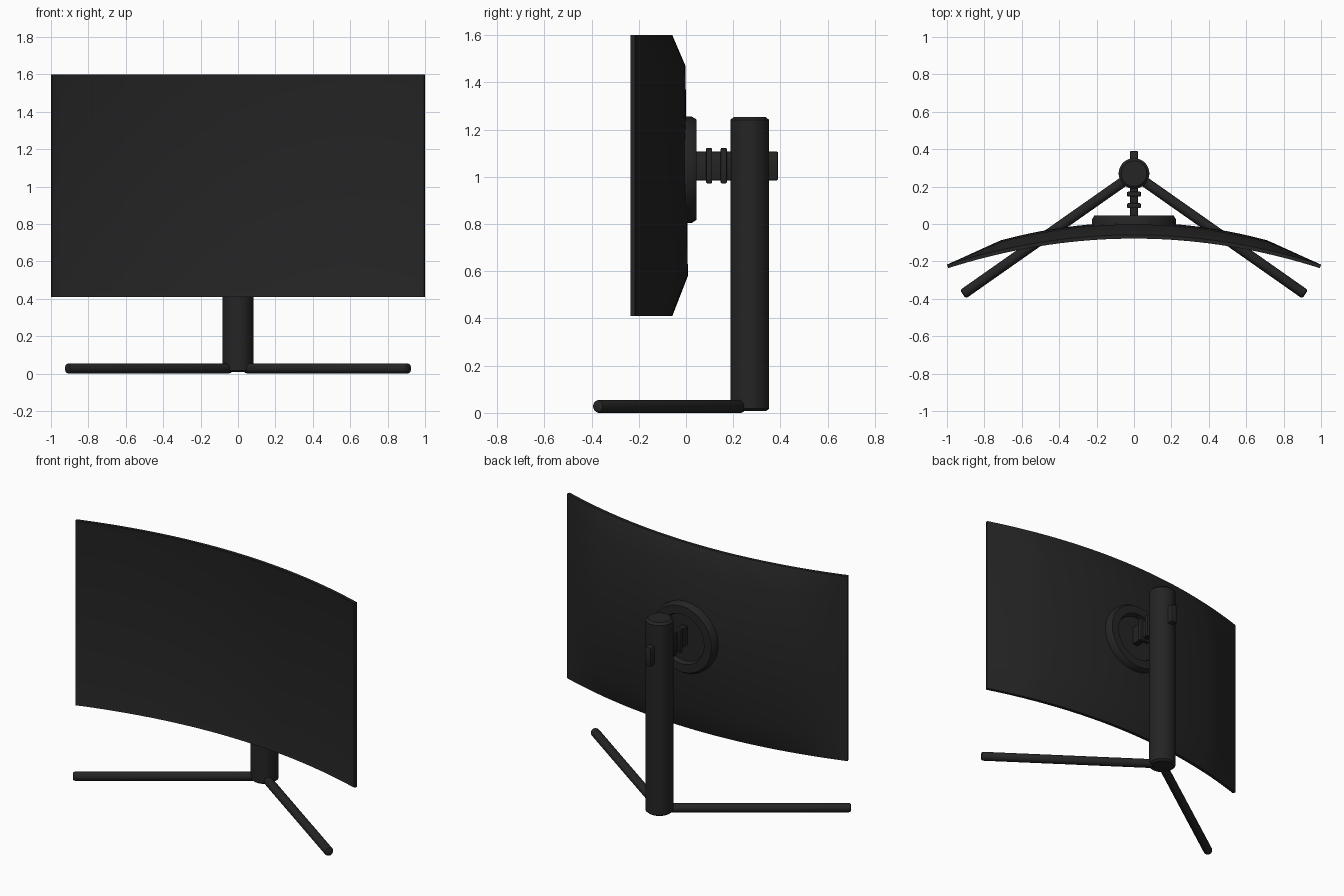
import bpy, bmesh, math
from mathutils import Vector, Matrix

if "Cube" in bpy.data.objects:
    bpy.data.objects.remove(bpy.data.objects["Cube"])

black = bpy.data.materials.new("matte_black")
black.diffuse_color = (0.018, 0.018, 0.018, 1)
black.use_nodes = True
black.node_tree.nodes["Principled BSDF"].inputs["Base Color"].default_value = black.diffuse_color


def finish(name, bm, angle=35):
    bmesh.ops.recalc_face_normals(bm, faces=bm.faces)
    me = bpy.data.meshes.new(name)
    bm.to_mesh(me)
    bm.free()
    ob = bpy.data.objects.new(name, me)
    bpy.context.collection.objects.link(ob)
    me.materials.append(black)
    bpy.ops.object.select_all(action='DESELECT')
    ob.select_set(True)
    bpy.context.view_layer.objects.active = ob
    bpy.ops.object.shade_smooth_by_angle(angle=math.radians(angle))
    return ob


def lathe(name, profile, start, direction, seg=48):
    """Spin (radius, height) pairs around an axis; ends are capped."""
    bm = bmesh.new()
    rot = Vector((0, 0, 1)).rotation_difference(Vector(direction)).to_matrix()
    rings = []
    for r, h in profile:
        rings.append([bm.verts.new(Vector(start) + rot @ Vector(
            (r * math.cos(i * math.tau / seg), r * math.sin(i * math.tau / seg), h)))
            for i in range(seg)])
    for a, b in zip(rings, rings[1:]):
        for i in range(seg):
            j = (i + 1) % seg
            bm.faces.new((a[i], a[j], b[j], b[i]))
    bm.faces.new(rings[0])
    bm.faces.new(rings[-1])
    return finish(name, bm)


def box(name, lo, hi, bevel):
    bm = bmesh.new()
    lo, hi = Vector(lo), Vector(hi)
    bmesh.ops.create_cube(bm, size=1, matrix=Matrix.Translation((lo + hi) / 2)
                          @ Matrix.Diagonal((*(hi - lo), 1)))
    bmesh.ops.bevel(bm, geom=bm.edges[:], offset=bevel, segments=2,
                    profile=0.5, affect='EDGES')
    return finish(name, bm)


# Curved panel: thin rim, bulging back, recessed display
def panel():
    bm = bmesh.new()
    n = 40
    rows = [(0.41, 0), (0.58, 1.1), (1.47, 0.93), (1.6, 0)]
    front, back = [], []
    for i in range(n + 1):
        x = -0.994 + 1.988 * i / n
        p = Vector((x, -0.078 - 0.16 * x * x, 0))
        nrm = Vector((0.32 * x, 1, 0)).normalized()
        side = min(1, (0.994 - abs(x)) / 0.294)
        front.append([bm.verts.new((p.x, p.y, z)) for z in (0.41, 1.6)])
        col = []
        for z, k in rows:
            t = 0.02 + (0.06 - 0.03 * x * x) * side * k
            q = p + nrm * t
            col.append(bm.verts.new((q.x, q.y, z)))
        back.append(col)
    screen = []
    for i in range(n):
        f, g, a, b = front[i], front[i + 1], back[i], back[i + 1]
        screen.append(bm.faces.new((f[0], g[0], g[1], f[1])))
        for k in range(3):
            bm.faces.new((a[k], a[k + 1], b[k + 1], b[k]))
        bm.faces.new((f[0], a[0], b[0], g[0]))
        bm.faces.new((f[1], g[1], b[3], a[3]))
    for i in (0, n):
        bm.faces.new((front[i][0], front[i][1], *reversed(back[i])))
    bmesh.ops.recalc_face_normals(bm, faces=bm.faces)
    bmesh.ops.inset_region(bm, faces=screen, thickness=0.022, depth=0)
    for v in {v for f in screen for v in f.verts}:
        v.co.y += 0.005
    # small step so the bezel reads as a raised frame
    return finish("curved_screen", bm, 30)


panel()

# Round mounting plate with recessed centre
lathe("mount_plate", [(0.225, -0.03), (0.225, 0.025), (0.212, 0.045), (0.16, 0.045),
                      (0.15, 0.015), (0.1, 0.015)], (0, 0, 1.03), (0, 1, 0), 64)

# Arm passing through the column, with two collars
box("arm", (-0.021, 0.0, 0.985), (0.021, 0.39, 1.107), 0.006)
for i, y in enumerate((0.098, 0.16)):
    box(f"arm_collar_{i + 1}", (-0.037, y - 0.013, 0.972), (0.037, y + 0.013, 1.122), 0.005)

# Column
lathe("column", [(0.07, 0.008), (0.082, 0.018), (0.082, 1.24), (0.068, 1.254)],
      (0, 0.27, 0), (0, 0, 1))

# Splayed legs with rounded ends
for s, side in ((-1, "left"), (1, "right")):
    a, b = Vector((s * 0.04, 0.238, 0.0275)), Vector((s * 0.915, -0.376, 0.0275))
    L = (b - a).length
    r = 0.0275
    lathe(f"{side}_leg", [(0.6 * r, 0), (0.9 * r, 0.005), (r, 0.014), (r, L - 0.014),
                          (0.9 * r, L - 0.005), (0.6 * r, L)], a, b - a, 32)
